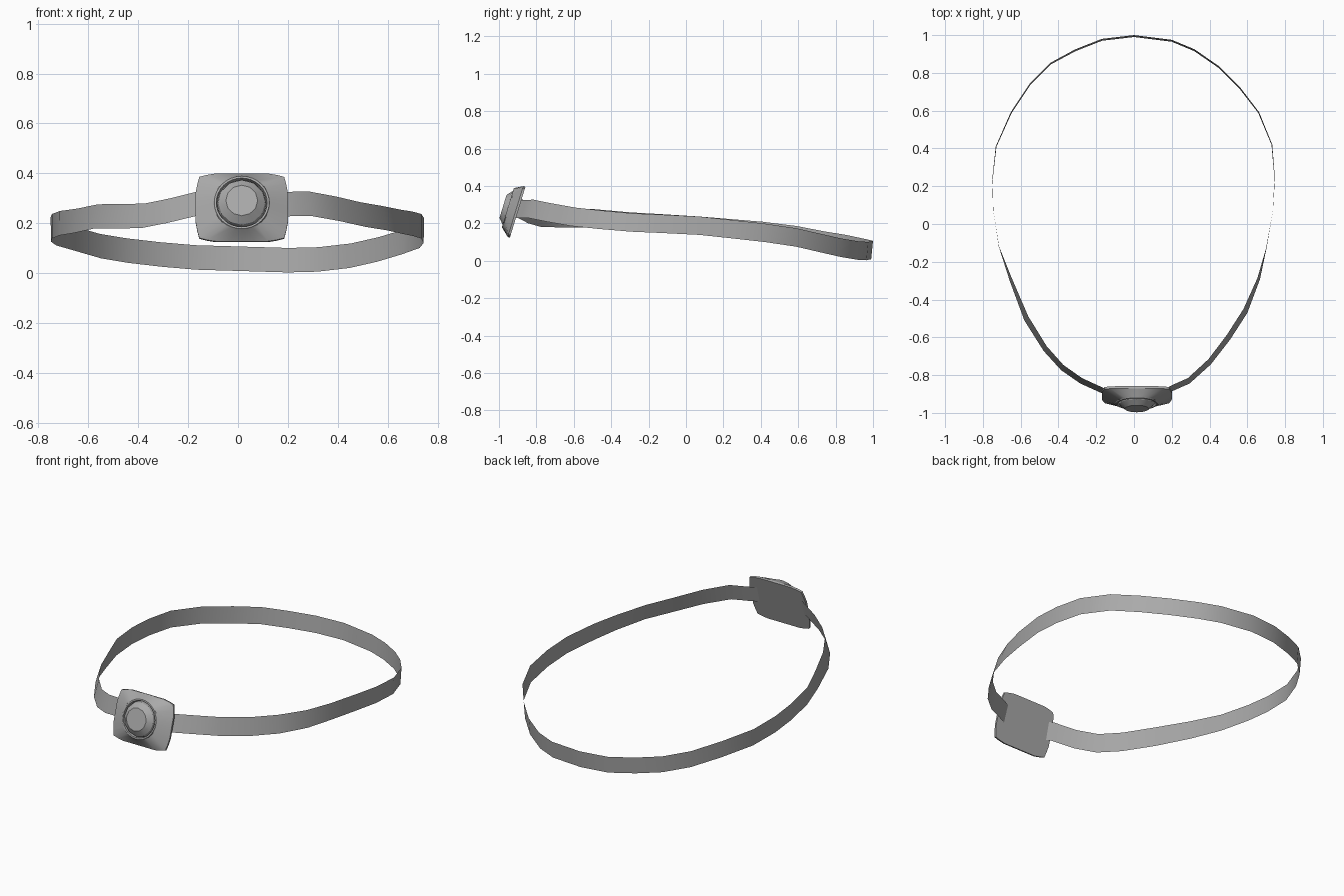
import bpy
import bmesh
from math import sin, cos, tau, radians, hypot
from mathutils import Matrix, Vector

if "Cube" in bpy.data.objects:
    bpy.data.objects.remove(bpy.data.objects["Cube"])

grey = bpy.data.materials.new("mid grey")
grey.use_nodes = True
colour = (0.4, 0.4, 0.4, 1)
grey.diffuse_color = colour
grey.node_tree.nodes["Principled BSDF"].inputs["Base Color"].default_value = colour


def make_object(name, bm, angle):
    """Turn a bmesh into a grey, smooth-shaded object."""
    mesh = bpy.data.meshes.new(name)
    bm.to_mesh(mesh)
    bm.free()
    mesh.materials.append(grey)
    obj = bpy.data.objects.new(name, mesh)
    bpy.context.collection.objects.link(obj)
    bpy.ops.object.select_all(action="DESELECT")
    obj.select_set(True)
    bpy.context.view_layer.objects.active = obj
    bpy.ops.object.shade_smooth_by_angle(angle=radians(angle))
    return obj


def bridge(bm, a, b, closed=True):
    """Join two equal rows of vertices with quads."""
    count = len(a)
    for i in range(count if closed else count - 1):
        j = (i + 1) % count
        bm.faces.new((a[i], a[j], b[j], b[i]))


# Strap: an open ribbon, its centre line running from one lamp side to the other
left_half = [(.14, -.9, .277), (.2, -.87, .277), (.29, -.83, .278), (.4, -.73, .258),
             (.5, -.6, .235), (.59, -.46, .22), (.66, -.29, .205), (.7, -.13, .198),
             (.735, .07, .188), (.745, .24, .17), (.73, .42, .15), (.66, .59, .125),
             (.56, .72, .095), (.45, .83, .07), (.32, .92, .055), (.2, .97, .052)]
back_middle = [(0, .995, .058)]
right_half = [(-.17, .975, .063), (-.31, .92, .075), (-.44, .85, .09), (-.55, .74, .108),
              (-.65, .59, .137), (-.73, .41, .16), (-.75, .23, .175), (-.745, .07, .188),
              (-.715, -.12, .2), (-.65, -.3, .21), (-.57, -.5, .227), (-.47, -.66, .228),
              (-.38, -.76, .23), (-.28, -.83, .25), (-.17, -.88, .277), (-.12, -.905, .28)]


def strap_lean(y):
    """How far the top edge leans inward."""
    return min(.03, -.08 * (y + .1)) if y < -.1 else -.01 * max(0, y)


bm = bmesh.new()
lower, upper = [], []
half_width = .049
for x, y, z in left_half + back_middle + right_half:
    inward = Vector((-x, .1 - y, 0)).normalized() * strap_lean(y) / 2
    rise = Vector((0, 0, half_width))
    centre = Vector((x, y, z))
    lower.append(bm.verts.new(centre - inward - rise))
    upper.append(bm.verts.new(centre + inward + rise))
bridge(bm, lower, upper, closed=False)
make_object("strap", bm, 60)

# Lamp pieces are drawn facing up, then stood up and tilted back
stand = Matrix.Translation((.015, -.9, .26)) @ Matrix.Rotation(radians(90 - 17), 4, "X")
SIDES = 32
corner = [(.185, 0), (.185, .03), (.185, .06), (.178, .098), (.17, .128),
          (.14, .136), (.105, .142), (.052, .142), (0, .142)]


def outline_row(bm, scale, height):
    """Rounded rectangle mirrored out of one corner."""
    row = []
    for i in range(SIDES):
        k = i % 16
        x, y = corner[min(k, 16 - k)]
        x = x if i < 8 or i > 24 else -x
        y = y if i < 16 else -y
        row.append(bm.verts.new((x * scale, y * scale, height)))
    return row


def circle_row(bm, radius, height, sides=SIDES):
    return [bm.verts.new((radius * cos(tau * i / sides),
                          radius * sin(tau * i / sides) + .007, height))
            for i in range(sides)]


# Housing: back plate, thin rim, sloping faces up to a round recessed bezel
bm = bmesh.new()
rows = [outline_row(bm, 1, 0), outline_row(bm, 1, .012)]
rows += [circle_row(bm, r, h) for r, h in
         [(.113, .052), (.11, .057), (.102, .057), (.098, .038)]]
bm.faces.new(rows[0][::-1])
for a, b in zip(rows, rows[1:]):
    bridge(bm, a, b)
bm.transform(stand)
make_object("lamp_housing", bm, 25)

# Lens: faceted dome with a flat front
bm = bmesh.new()
rows = [circle_row(bm, r, h, 12) for r, h in [(.1, .038), (.094, .058), (.064, .084)]]
for a, b in zip(rows, rows[1:]):
    bridge(bm, a, b)
bm.faces.new(rows[-1])
bm.transform(stand)
make_object("lens", bm, 20)
